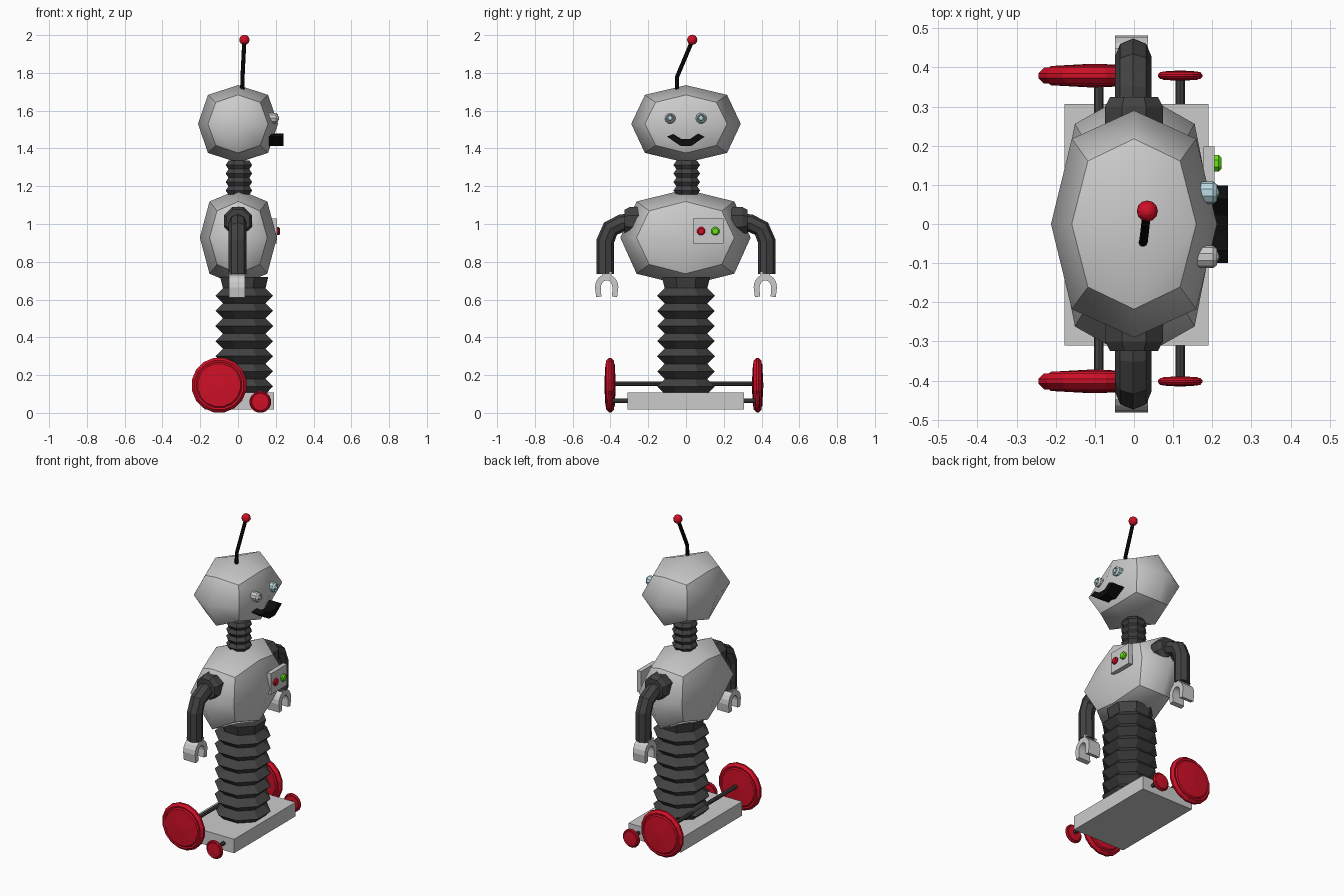
import bpy, bmesh, math
from mathutils import Matrix, Vector

if "Cube" in bpy.data.objects:
    bpy.data.objects.remove(bpy.data.objects["Cube"])


def material(name, rgb):
    m = bpy.data.materials.new(name)
    m.diffuse_color = (*rgb, 1)
    m.use_nodes = True
    m.node_tree.nodes["Principled BSDF"].inputs["Base Color"].default_value = m.diffuse_color
    return m


DARK = material("dark_rubber", (0.055, 0.055, 0.055))
BLACK = material("black", (0.004, 0.004, 0.004))
RED = material("red", (0.62, 0.005, 0.02))
GREEN = material("green", (0.13, 0.8, 0.005))
LENS = material("pale_blue", (0.5, 0.72, 0.78))
TO_X = Matrix.Rotation(math.pi / 2, 4, 'Y')
TO_Y = Matrix.Rotation(-math.pi / 2, 4, 'X')


def finish(name, bm, mat=None):
    bmesh.ops.recalc_face_normals(bm, faces=bm.faces)
    me = bpy.data.meshes.new(name)
    bm.to_mesh(me)
    bm.free()
    ob = bpy.data.objects.new(name, me)
    bpy.context.collection.objects.link(ob)
    if mat:
        me.materials.append(mat)
    return ob


def box(name, lo, hi, mat=None):
    lo, hi = Vector(lo), Vector(hi)
    bm = bmesh.new()
    bmesh.ops.create_cube(bm, size=1, matrix=Matrix.Translation((lo + hi) / 2)
                          @ Matrix.Diagonal((*(hi - lo), 1)))
    return finish(name, bm, mat)


def pebble(name, centre, half):
    """Box rounded by one subdivision, keeping the box edges sharp."""
    c, h = Vector(centre), Vector(half)
    ob = box(name, c - h, c + h)
    for e in ob.data.edges:
        e.use_edge_sharp = True
    for p in ob.data.polygons:
        p.use_smooth = True
    mod = ob.modifiers.new("rounding", 'SUBSURF')
    mod.levels = mod.render_levels = 1
    mod.use_limit_surface = False
    return ob


def lathe(name, profile, sides, loc, axis=Matrix(), mat=None):
    """Turn (radius, height) points about the local z axis; ends are capped."""
    bm = bmesh.new()
    rings = [[bm.verts.new((r * math.cos(a), r * math.sin(a), z))
              for a in ((i + 0.5) * math.tau / sides for i in range(sides))]
             for r, z in profile]
    for lo, hi in zip(rings, rings[1:]):
        for i in range(sides):
            j = (i + 1) % sides
            bm.faces.new((lo[i], lo[j], hi[j], hi[i]))
    bm.faces.new(rings[0])
    bm.faces.new(rings[-1])
    bm.transform(Matrix.Translation(loc) @ axis)
    return finish(name, bm, mat)


def tube(name, points, radius, mat, res=2):
    cu = bpy.data.curves.new(name, 'CURVE')
    cu.dimensions = '3D'
    cu.bevel_depth, cu.bevel_resolution, cu.use_fill_caps = radius, res, True
    sp = cu.splines.new('POLY')
    sp.points.add(len(points) - 1)
    for p, co in zip(sp.points, points):
        p.co = (*co, 1)
    sp.use_smooth = False
    cu.materials.append(mat)
    ob = bpy.data.objects.new(name, cu)
    bpy.context.collection.objects.link(ob)
    bpy.ops.object.select_all(action='DESELECT')
    ob.select_set(True)
    bpy.context.view_layer.objects.active = ob
    bpy.ops.object.convert(target='MESH')


def plate(name, outline, x0, x1, mat=None):
    """Extrude a (y, z) outline along x."""
    bm = bmesh.new()
    f = bm.faces.new([bm.verts.new((x0, y, z)) for y, z in outline])
    ext = bmesh.ops.extrude_face_region(bm, geom=[f])["geom"]
    bmesh.ops.translate(bm, vec=(x1 - x0, 0, 0),
                        verts=[v for v in ext if isinstance(v, bmesh.types.BMVert)])
    return finish(name, bm, mat)


def bellows(z0, step, folds, r_in, r_out):
    return [(r_in if k % 2 == 0 else r_out, z0 + k * step / 2) for k in range(folds * 2 + 1)]


# Base, axles and wheels
box("base", (-0.178, -0.31, 0.018), (0.19, 0.306, 0.107))


def wheel(name, x, y, z, r, t):
    half = [(1.0, 0.2), (0.9, 0.68), (0.83, 0.6), (0.78, 0.82), (0.1, 1.0)]
    prof = [(a * r, -b * t) for a, b in reversed(half)] + [(a * r, b * t) for a, b in half]
    lathe(name, prof, 16, (x, y, z), TO_Y, RED)


for kind, x, z, r, t in (("rear", -0.1, 0.147, 0.147, 0.03), ("front", 0.118, 0.058, 0.058, 0.013)):
    for side, y in (("right", -0.402), ("left", 0.379)):
        wheel(f"{kind}_wheel_{side}", x, y, z, r, t)
tube("rear_axle", [(-0.09, -0.39, 0.155), (-0.09, 0.37, 0.155)], 0.012, DARK)
tube("front_axle", [(0.118, -0.395, 0.064), (0.118, 0.372, 0.064)], 0.012, DARK)

# Bellows waist and neck
lathe("waist_bellows", bellows(0.1, 0.08, 7, 0.122, 0.165) + [(0.138, 0.72)], 8,
      (0.033, 0, 0), mat=DARK)
lathe("neck_bellows", bellows(1.155, 0.045, 4, 0.06, 0.076), 8, (0.005, 0.004, 0), mat=DARK)

# Torso and head
pebble("torso", (0.002, -0.003, 0.928), (0.204, 0.345, 0.255))
pebble("head", (0, 0, 1.53), (0.212, 0.29, 0.205))

# Arms with shoulder collars and claw hands
arch = [i * math.pi / 8 for i in range(9)]
for side, s in (("right", -1), ("left", 1)):
    lathe(f"shoulder_{side}", [(0.08, 0.24), (0.08, 0.3), (0.066, 0.325)], 8,
          (0, 0, 1.015), TO_Y if s > 0 else TO_Y.inverted(), DARK)
    path = [(0.26, 1.01), (0.34, 1.005), (0.4, 0.975), (0.427, 0.91), (0.427, 0.735)]
    tube(f"arm_{side}", [(-0.002, s * y, z) for y, z in path], 0.047, DARK)
    outer = [(0.062 * math.cos(a), 0.665 + 0.07 * math.sin(a)) for a in arch]
    inner = [(0.031 * math.cos(a), 0.66 + 0.042 * math.sin(a)) for a in reversed(arch)]
    outline = [(0.055, 0.612)] + outer[:4] + [(0.03, 0.745), (-0.03, 0.745)] + outer[5:] \
        + [(-0.055, 0.612), (-0.028, 0.617)] + inner + [(0.028, 0.617)]
    plate(f"claw_{side}", [(s * 0.42 + y, z) for y, z in outline], -0.048, 0.036)

# Chest panel with two buttons
box("chest_panel", (0.178, 0.038, 0.896), (0.206, 0.198, 1.03))
button = [(0.023, -0.005), (0.023, 0.01), (0.016, 0.017)]
lathe("red_button", button, 8, (0.202, 0.08, 0.962), TO_X, RED)
lathe("green_button", button, 8, (0.206, 0.155, 0.962), TO_X, GREEN)

# Eyes: rim and lens
for side, y, mat in (("right", -0.084, None), ("left", 0.08, LENS)):
    lathe(f"eye_rim_{side}", [(0.029, -0.04), (0.029, 0.0), (0.021, 0.01), (0.017, 0.002)], 10,
          (0.202, y, 1.56), TO_X, mat)
    lathe(f"eye_lens_{side}", [(0.017, -0.01), (0.012, 0.012), (0.004, 0.016)], 10,
          (0.202, y, 1.56), TO_X, LENS)

# Mouth
plate("mouth", [(-0.1, 1.462), (-0.068, 1.477), (-0.025, 1.45), (0.022, 1.45), (0.064, 1.479),
                (0.098, 1.462), (0.03, 1.414), (-0.03, 1.414)], 0.14, 0.24, BLACK)

# Antenna
tube("antenna", [(0.022, -0.047, 1.7), (0.024, -0.047, 1.78), (0.033, 0.031, 1.965)], 0.011, BLACK)
bm = bmesh.new()
bmesh.ops.create_uvsphere(bm, u_segments=12, v_segments=8, radius=0.027,
                          matrix=Matrix.Translation((0.034, 0.033, 1.975)))
finish("antenna_ball", bm, RED)
